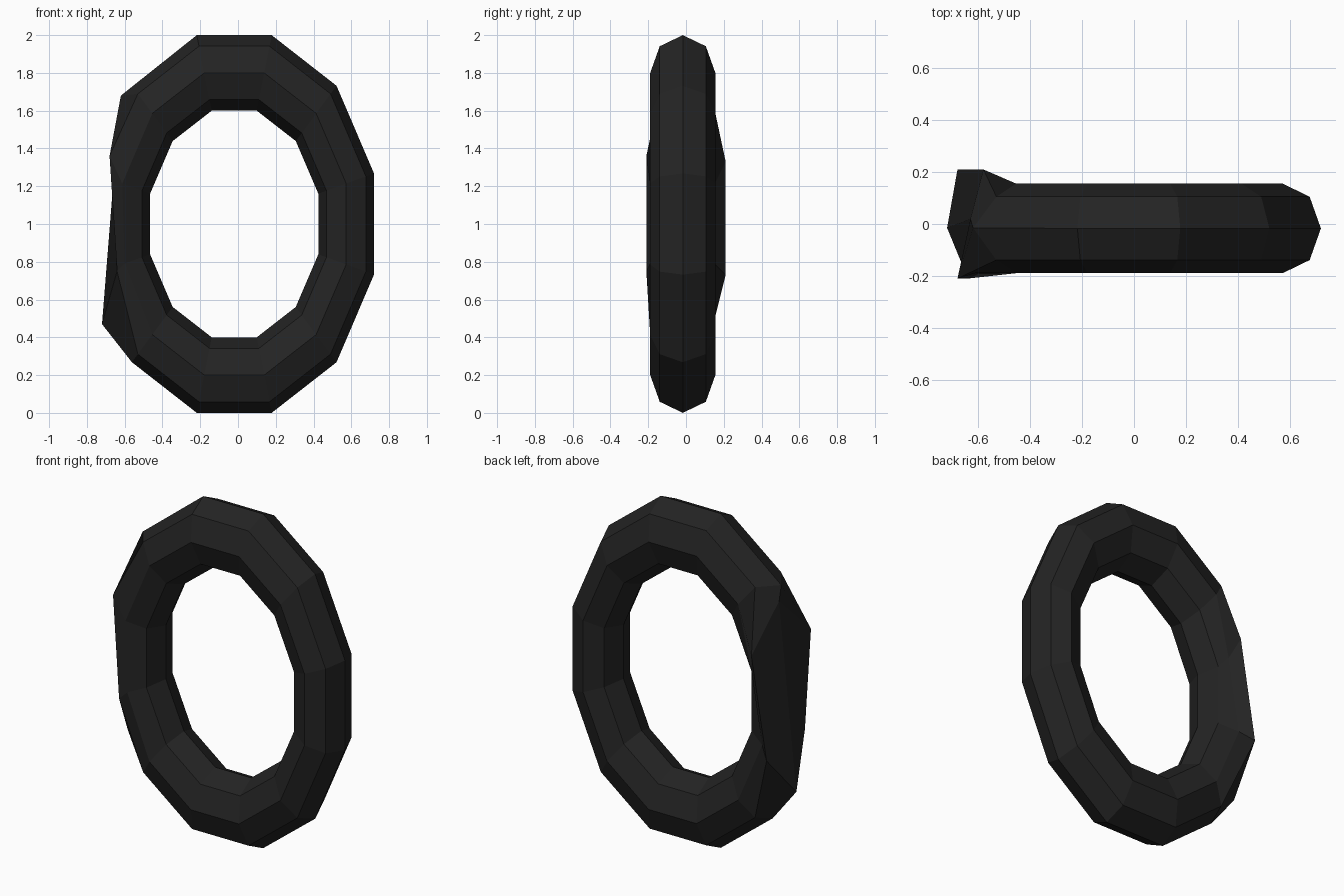
import bpy, bmesh, math

if "Cube" in bpy.data.objects:
    bpy.data.objects.remove(bpy.data.objects["Cube"])

SEG, SIDES = 12, 8
CX, CY, CZ = -0.02, -0.017, 1.0

mat = bpy.data.materials.new("black rubber")
mat.diffuse_color = (0.017, 0.017, 0.017, 1)
mat.use_nodes = True
mat.node_tree.nodes["Principled BSDF"].inputs["Base Color"].default_value = mat.diffuse_color

# Worn left side: (segment, side) -> moved corner; side 0 is the outer ridge,
# 1 and 2 lie towards the front, 7 and 6 towards the back
worn = {
    (4, 0): (-0.62, -0.015, 1.68),
    (5, 0): (-0.63, 0.02, 1.60),
    (5, 1): (-0.68, -0.21, 1.36),
    (5, 7): (-0.58, 0.21, 1.33),
    (5, 6): (-0.54, 0.155, 1.22),
    (6, 0): (-0.72, -0.015, 0.47),
    (6, 1): (-0.64, -0.21, 0.75),
    (6, 7): (-0.68, 0.21, 0.73),
    (6, 2): (-0.60, -0.19, 0.79),
}


def ring_point(i, j):
    """Corner of the oval, octagonal-section ring."""
    if (i, j) in worn:
        return worn[(i, j)]
    a = math.radians(15) + math.tau * i / SEG
    b = math.tau * j / SIDES
    rx = 0.6135 + 0.1525 * math.cos(b)
    rz = 0.828 + 0.207 * math.cos(b)
    return (CX + rx * math.cos(a), CY - 0.1725 * math.sin(b), CZ + rz * math.sin(a))


# Ring
bm = bmesh.new()
grid = [[bm.verts.new(ring_point(i, j)) for j in range(SIDES)] for i in range(SEG)]
for i in range(SEG):
    for j in range(SIDES):
        i2, j2 = (i + 1) % SEG, (j + 1) % SIDES
        bm.faces.new((grid[i][j], grid[i][j2], grid[i2][j2], grid[i2][j]))
bmesh.ops.recalc_face_normals(bm, faces=bm.faces)
mesh = bpy.data.meshes.new("oval_ring")
bm.to_mesh(mesh)
bm.free()
mesh.materials.append(mat)
ring = bpy.data.objects.new("oval_ring", mesh)
bpy.context.collection.objects.link(ring)
